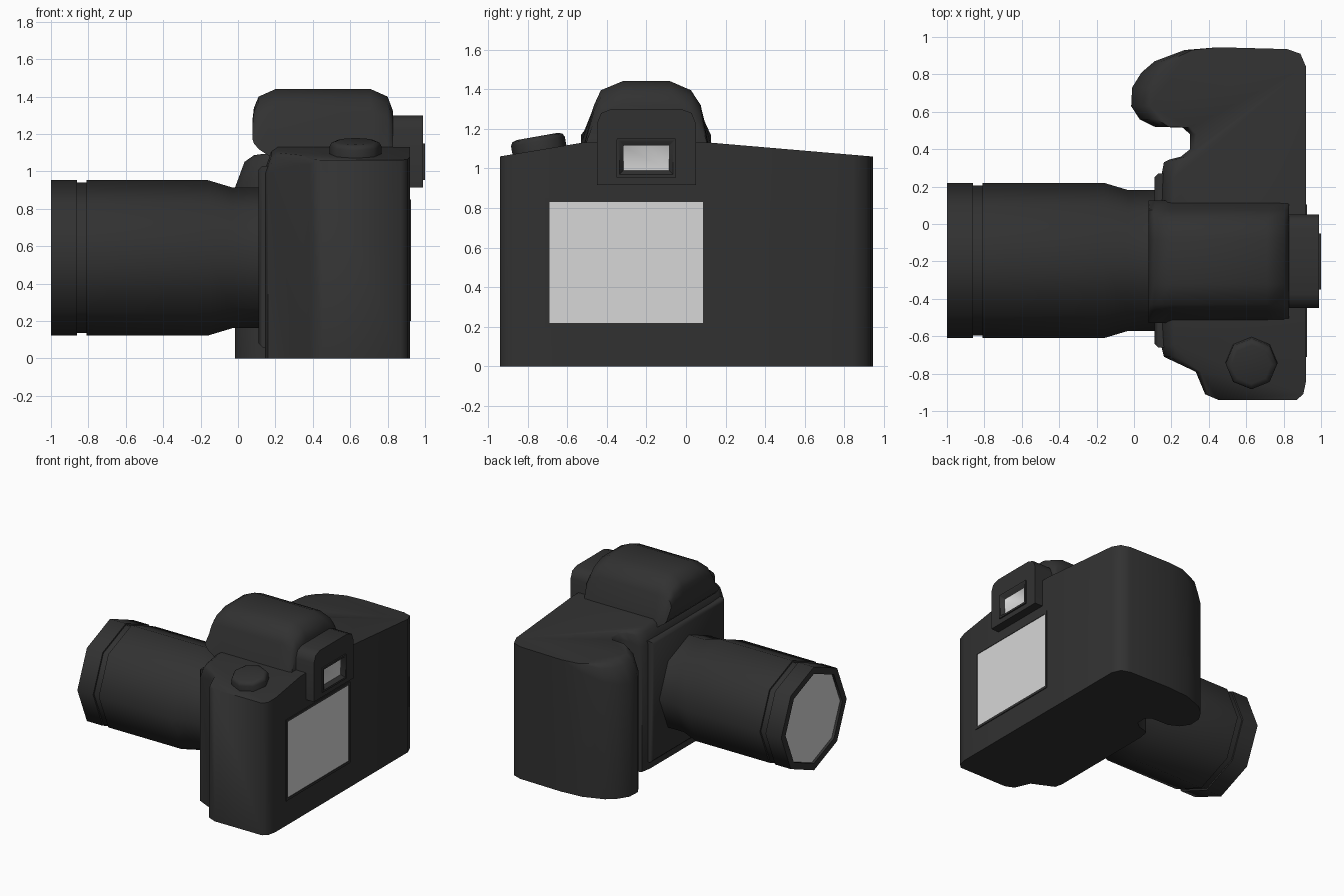
import bpy, bmesh, math
from mathutils import Vector, Matrix

if "Cube" in bpy.data.objects:
    bpy.data.objects.remove(bpy.data.objects["Cube"])


def material(name, rgb):
    m = bpy.data.materials.new(name)
    m.diffuse_color = (*rgb, 1)
    m.use_nodes = True
    m.node_tree.nodes["Principled BSDF"].inputs["Base Color"].default_value = m.diffuse_color
    return m


DARK = material("dark_grey", (0.031, 0.031, 0.031))
LIGHT = material("light_grey", (0.68, 0.68, 0.68))


def loft(name, rings, light_cap=None, cuts=(), matrix=None):
    """Skin a list of equal-length rings, cap both ends; light_cap is 0 (first) or -1 (last)."""
    bm = bmesh.new()
    vr = [[bm.verts.new(p) for p in r] for r in rings]
    n = len(vr[0])
    for a, b in zip(vr, vr[1:]):
        for i in range(n):
            bm.faces.new((a[i], a[(i + 1) % n], b[(i + 1) % n], b[i]))
    caps = {0: bm.faces.new(vr[0][::-1]), -1: bm.faces.new(vr[-1])}
    if light_cap is not None:
        caps[light_cap].material_index = 1
    bmesh.ops.remove_doubles(bm, verts=bm.verts[:], dist=1e-4)
    for y in cuts:
        bmesh.ops.bisect_plane(bm, geom=bm.verts[:] + bm.edges[:] + bm.faces[:], dist=1e-4,
                               plane_co=(0, y, 0), plane_no=(0, 1, 0))
    bmesh.ops.recalc_face_normals(bm, faces=bm.faces[:])
    if matrix:
        bm.transform(matrix)
    me = bpy.data.meshes.new(name)
    bm.to_mesh(me)
    bm.free()
    me.materials.append(DARK)
    me.materials.append(LIGHT)
    ob = bpy.data.objects.new(name, me)
    bpy.context.collection.objects.link(ob)
    bpy.ops.object.select_all(action='DESELECT')
    ob.select_set(True)
    bpy.context.view_layer.objects.active = ob
    bpy.ops.object.shade_smooth_by_angle(angle=math.radians(50))
    return ob


def octagon(r, h):
    return [(r * math.cos(i * math.pi / 4), r * math.sin(i * math.pi / 4), h) for i in range(8)]


def at_x(x, yz):
    return [(x, y, z) for y, z in yz]


def rect(y0, y1, z0, z1):
    return [(y0, z0), (y1, z0), (y1, z1), (y0, z1)]


def arch(y0, y1, z0, z1, c):
    """Eight-point rectangle with upper corners cut by c."""
    k = c * 0.28
    return [(y0, z0), (y1, z0), (y1, z1 - c), (y1 - k, z1 - k), (y1 - c, z1),
            (y0 + c, z1), (y0 + k, z1 - k), (y0, z1 - c)]


# Body with hand grip: outline from above, roof sloping to both sides
outline = [(.92, -.84), (.905, -.91), (.87, -.94), (.45, -.94), (.38, -.91), (.33, -.79),
           (.16, -.71), (.145, -.65), (.145, -.52), (.145, .12), (.145, .25), (.16, .33),
           (.19, .345), (.25, .36), (.30, .40), (.30, .48), (.26, .515), (.11, .52),
           (.03, .56), (-.015, .63), (-.01, .73), (.04, .81), (.11, .87), (.27, .93),
           (.45, .945), (.82, .935), (.89, .91), (.92, .84), (.92, .12), (.92, -.52)]


def roof(y):
    return 1.13 - .07 * max(0, (-.52 - y) / .42, (y - .12) / .82)


def body_ring(drop, shift):
    ring = []
    for x, y in outline:
        f = min(1, max(0, (.45 - x) / .45))
        ring.append((x + shift * f, y, roof(y) - drop * f))
    return ring


loft("body", [[(x, y, 0) for x, y in outline], body_ring(.17, 0),
              body_ring(.035, .05), body_ring(0, .1)], cuts=(-.52, .12))

# Prism housing on top
section = [(-.53, 0), (-.465, .68), (-.43, .88), (-.32, 1), (-.08, 1), (.025, .88), (.075, .68), (.125, 0)]
stations = [(.078, 1.17, 1.28), (.085, 1.15, 1.34), (.11, 1.12, 1.40), (.20, 1.06, 1.44),
            (.71, 1.06, 1.44), (.80, 1.06, 1.40), (.83, 1.06, 1.32)]
loft("prism_housing", [at_x(x, [(y, lo + t * (hi - lo)) for y, t in section])
                       for x, lo, hi in stations])

# Viewfinder eyepiece with recessed window
outer = arch(-.45, .05, .915, 1.30, .075)
frame = arch(-.35, -.05, .955, 1.15, .004)
loft("viewfinder", [at_x(.80, outer), at_x(.99, outer), at_x(.99, frame), at_x(1.0, frame),
                    at_x(1.0, arch(-.335, -.065, .97, 1.135, .004)),
                    at_x(.97, arch(-.315, -.085, .99, 1.115, .004))], light_cap=-1)

# Rear screen in a thin rim
rim = rect(-.71, .105, .20, .85)
glass = rect(-.69, .085, .22, .83)
loft("screen", [at_x(.91, rim), at_x(.926, rim), at_x(.926, glass), at_x(.922, glass)], light_cap=-1)

# Lens mount plate
loft("mount_plate", [at_x(.16, rect(-.66, .27, .06, 1.03)), at_x(.13, rect(-.66, .27, .06, 1.03)),
                     at_x(.11, rect(-.64, .25, .08, 1.01))])

# Lens barrel: octagonal, turned along -x
profile = [(.36, -.98), (.36, -1), (.415, -1), (.415, -.86), (.402, -.86), (.402, -.81),
           (.415, -.81), (.415, -.16), (.376, -.03), (.376, .13)]
to_x = Matrix.Translation((0, -.195, .538)) @ Matrix.Rotation(math.pi / 2, 4, 'Y')
loft("lens", [octagon(r, h) for r, h in profile], light_cap=0, matrix=to_x)

# Shutter button lying on the sloping shoulder
tilt = Matrix.Translation((.628, -.74, 1.092)) @ Matrix.Rotation(math.radians(10), 4, 'X')
loft("shutter_button", [octagon(r, h) for r, h in
                        [(.138, -.03), (.138, .045), (.128, .063), (.105, .07)]], matrix=tilt)
